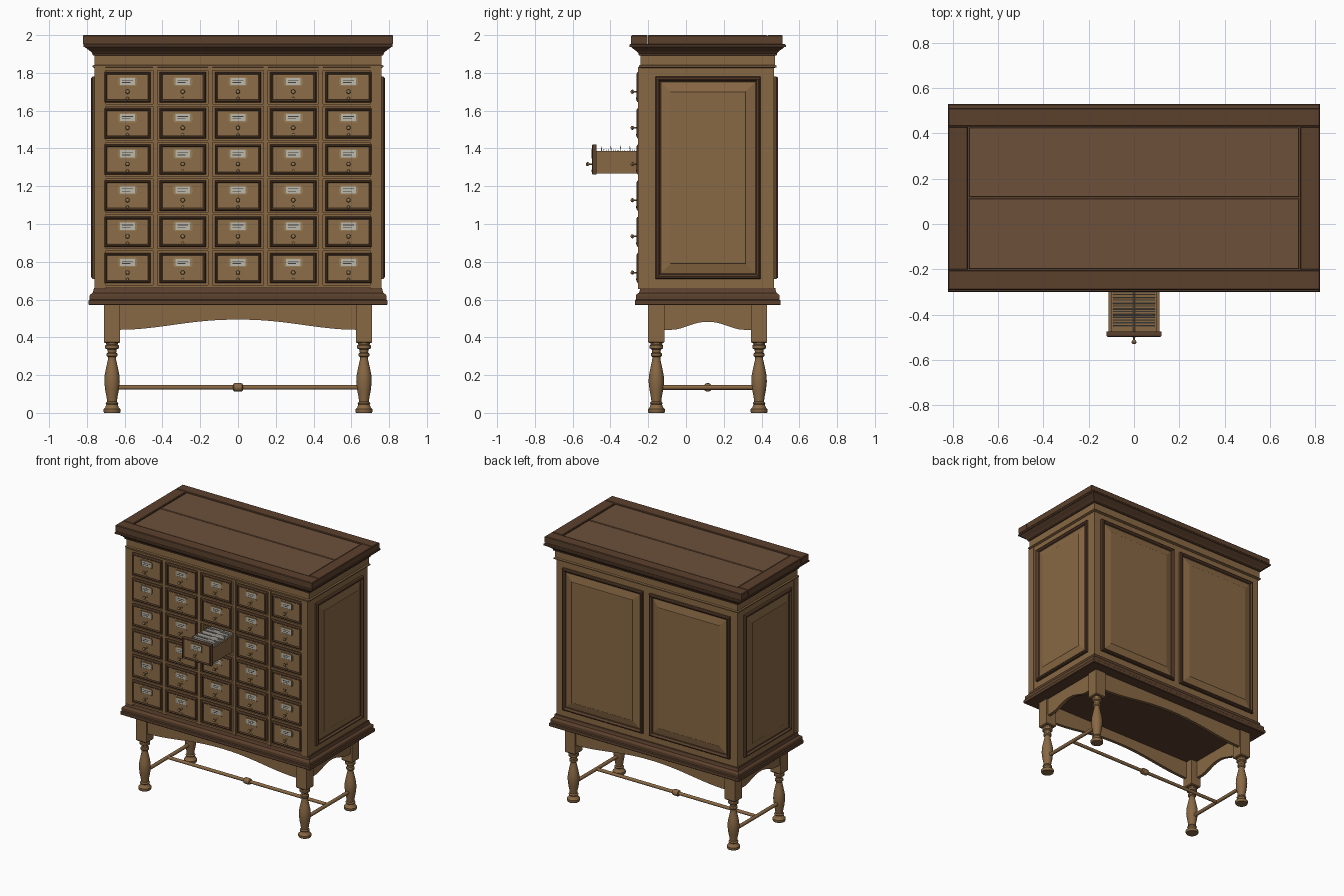
import bpy, bmesh, math, random
from mathutils import Matrix, Vector

if "Cube" in bpy.data.objects:
    bpy.data.objects.remove(bpy.data.objects["Cube"])

random.seed(3)

def material(name, col):
    m = bpy.data.materials.new(name)
    m.diffuse_color = (*col, 1)
    m.use_nodes = True
    m.node_tree.nodes["Principled BSDF"].inputs["Base Color"].default_value = m.diffuse_color
    return m

WOOD = material("oak", (0.25, 0.14, 0.058))
FRONT = material("drawer_oak", (0.27, 0.155, 0.065))
DARK = material("dark_oak", (0.105, 0.052, 0.026))
TOP = material("top_boards", (0.15, 0.08, 0.042))
BRASS = material("brass", (0.33, 0.21, 0.09))
CARD = material("card", (0.5, 0.48, 0.42))
INK = material("ink", (0.06, 0.05, 0.04))

def finish(name, bm, mat, smooth=False):
    bmesh.ops.recalc_face_normals(bm, faces=bm.faces)
    me = bpy.data.meshes.new(name)
    bm.to_mesh(me)
    bm.free()
    if smooth:
        me.polygons.foreach_set("use_smooth", [True] * len(me.polygons))
        me.set_sharp_from_angle(angle=math.radians(35))
    me.materials.append(mat)
    ob = bpy.data.objects.new(name, me)
    bpy.context.collection.objects.link(ob)
    return ob

def add_box(bm, x0, x1, y0, y1, z0, z1, rot=None):
    c = Vector(((x0 + x1) / 2, (y0 + y1) / 2, (z0 + z1) / 2))
    m = Matrix.Translation(c) @ (rot or Matrix()) @ Matrix.Diagonal((x1 - x0, y1 - y0, z1 - z0, 1))
    bmesh.ops.create_cube(bm, size=1, matrix=m)

def boxes(name, mat, *dims):
    bm = bmesh.new()
    for d in dims:
        add_box(bm, *d)
    return finish(name, bm, mat)

def loft(name, hx, hy, levels, mat, mtx):
    """Mitred stack of rectangles; levels are (offset, height)."""
    bm = bmesh.new()
    rings = []
    for o, h in levels:
        rings.append([bm.verts.new(mtx @ Vector((sx * (hx + o), sy * (hy + o), h)))
                      for sx, sy in ((-1, -1), (1, -1), (1, 1), (-1, 1))])
    for a, b in zip(rings, rings[1:]):
        for i in range(4):
            j = (i + 1) % 4
            bm.faces.new((a[i], a[j], b[j], b[i]))
    bm.faces.new(rings[0])
    bm.faces.new(rings[-1])
    return finish(name, bm, mat)

def lathe(name, prof, mat, mtx, n=24):
    bm = bmesh.new()
    rings = [[bm.verts.new(mtx @ Vector((r * math.cos(2 * math.pi * i / n), r * math.sin(2 * math.pi * i / n), z)))
              for i in range(n)] for r, z in prof]
    for a, b in zip(rings, rings[1:]):
        for i in range(n):
            j = (i + 1) % n
            bm.faces.new((a[i], a[j], b[j], b[i]))
    bm.faces.new(rings[0])
    bm.faces.new(rings[-1])
    return finish(name, bm, mat, True)

T = Matrix.Translation
FACE_FRONT = Matrix.Rotation(math.pi / 2, 4, 'X')       # local z -> -y, local y -> z
CY = 0.115                                              # depth centre of the cabinet
HX, HY = 0.755, 0.35

# stand: turned legs with square blocks
leg_prof = [(.042, 0), (.045, .006), (.045, .02), (.036, .028), (.03, .045), (.034, .052), (.026, .06), (.029, .085),
            (.036, .12), (.041, .165), (.039, .2), (.031, .24), (.022, .28), (.021, .295), (.029, .302), (.029, .314),
            (.022, .32), (.024, .335), (.036, .342), (.036, .356), (.03, .362), (.034, .38)]
LX, LY = .667, .272
for sx in (-1, 1):
    for sy, tag in ((-1, "front"), (1, "back")):
        x, y = sx * LX, CY + sy * LY
        lathe(f"{tag}_leg", leg_prof, WOOD, T((x, y, 0)))
        loft(f"{tag}_leg_block", .043, .043, [(-.005, .37), (0, .376), (0, .575)], WOOD, T((x, y, 0)))

# shaped aprons
def apron(name, half, rise, flat, mtx, n=32):
    bm = bmesh.new()
    cols = []
    for i in range(n + 1):
        t = 2 * i / n - 1
        u = min(abs(t) / (1 - flat), 1)
        zb = .44 + rise * (.5 + .5 * math.cos(math.pi * u ** 1.1))
        cols.append([bm.verts.new(mtx @ Vector((t * half, y, z)))
                     for y, z in ((-.012, zb), (.012, zb), (.012, .575), (-.012, .575))])
    for a, b in zip(cols, cols[1:]):
        for k in range(4):
            j = (k + 1) % 4
            bm.faces.new((a[k], a[j], b[j], b[k]))
    bm.faces.new(cols[0])
    bm.faces.new(cols[-1])
    return finish(name, bm, WOOD, True)

for s in (-1, 1):
    apron("long_apron", .63, .054, 0, T((0, CY + s * (LY + .02), 0)))
    apron("side_apron", .235, .042, .18, T((s * (LX + .02), CY, 0)) @ Matrix.Rotation(math.pi / 2, 4, 'Z'))

# stretchers
RX = Matrix.Rotation(math.pi / 2, 4, 'Y')
for s in (-1, 1):
    lathe("side_stretcher", [(.013, -LY), (.013, LY)], WOOD, T((s * LX, CY, .135)) @ FACE_FRONT, 16)
lathe("long_stretcher", [(.012, -LX), (.012, LX)], WOOD, T((0, CY, .135)) @ RX, 16)
lathe("stretcher_bead", [(.014, -.026), (.021, -.022), (.023, -.012), (.023, .012), (.021, .022), (.014, .026)],
      WOOD, T((0, CY, .135)) @ RX, 16)

# base moulding, frieze and cornice
MID = T((0, CY, 0))
loft("base_moulding", HX, HY, [(.032, .57), (.036, .574), (.036, .595), (.03, .6), (.03, .622), (.026, .628),
                               (.014, .636), (.01, .648), (.008, .66), (-.02, .66)], DARK, MID)
loft("frieze", HX, HY, [(.004, 1.826), (.014, 1.83), (.014, 1.838), (.006, 1.843), (.006, 1.9)], WOOD, MID)
loft("cornice", HX, HY, [(.008, 1.892), (.016, 1.894), (.016, 1.903), (.024, 1.912), (.034, 1.92), (.045, 1.928),
                         (.055, 1.936), (.064, 1.938), (.064, 1.948), (.06, 1.952)], DARK, MID)

# framed top
bev = [(-.003, 1.95), (0, 1.953), (0, 1.996), (-.004, 2.0)]
for y0, y1 in ((-.29, -.203), (.43, .512)):
    loft("top_long_band", .82, (y1 - y0) / 2, bev, DARK, T((0, (y0 + y1) / 2, 0)))
for s in (-1, 1):
    loft("top_end_band", .044, .315, bev, DARK, T((s * .776, .1135, 0)))
for y0, y1 in ((-.199, .113), (.118, .426)):
    loft("top_plank", .728, (y1 - y0) / 2, [(0, 1.95), (0, 1.992), (-.003, 1.995)], TOP, T((0, (y0 + y1) / 2, 0)))

# carcass
boxes("carcass", WOOD, (-.755, -.72, -.235, .465, .65, 1.84), (.72, .755, -.235, .465, .65, 1.84),
      (-.73, .73, .43, .465, .65, 1.84), (-.73, .73, -.2, .44, .65, .68), (-.73, .73, -.2, .44, 1.81, 1.84))

# raised panels on sides and back
def panel(name, hx, hz, mtx):
    loft(name + "_moulding", hx, hz, [(0, -.005), (0, .014), (-.005, .021), (-.012, .023), (-.018, .018),
                                      (-.022, .009), (-.028, .006)], DARK, mtx)
    loft(name + "_field", hx - .028, hz - .028, [(0, .004), (0, .007), (-.05, .018), (-.052, .02)], WOOD, mtx)

for s in (-1, 1):
    panel("side_panel", .278, .535, T((s * .755, .117, 1.245)) @ Matrix.Rotation(s * math.pi / 2, 4, 'Z') @ FACE_FRONT)
    panel("back_panel", .335, .535, T((s * .362, .465, 1.245)) @ Matrix.Rotation(math.pi, 4, 'Z') @ FACE_FRONT)

# face frame with dividers
PX, PZ, Z0 = .2925, .1915, .767
DX, DZ = .122, .08
frame = [(s * .7305 - .0285, s * .7305 + .0285, -.255, -.2, .655, 1.83) for s in (-1, 1)]
for i in range(4):
    x = (i - 1.5) * PX
    frame += [(x - .026, x + .026, -.243, .43, .66, 1.83), (x - .012, x + .012, -.254, -.24, .66, 1.83)]
for r in range(7):
    z = Z0 + (r - .5) * PZ
    frame += [(-.71, .71, -.243, .43, z - .0175, z + .0175), (-.71, .71, -.252, -.24, z - .007, z + .007)]
boxes("face_frame", WOOD, *frame)

# drawers: moulded front, label holder, pull and rod knob
front_prof = [(0, 0), (0, .018), (-.003, .023), (-.008, .025), (-.011, .022), (-.014, .018)]
knob_prof = [(.009, 0), (.009, .003), (.004, .006), (.004, .018), (.009, .022), (.0115, .028), (.009, .034), (.003, .037)]
rod_prof = [(.008, 0), (.008, .004), (.006, .007), (.002, .008)]

def drawer(x, z, dy):
    yb = -.236 + dy
    loft("drawer_front", DX, DZ, front_prof, DARK, T((x, yb, z)) @ FACE_FRONT)
    loft("drawer_face", DX - .014, DZ - .014, [(0, .01), (0, .0185), (-.003, .02)], FRONT, T((x, yb, z)) @ FACE_FRONT)
    yf = yb - .02
    lathe("drawer_knob", knob_prof, BRASS, T((x, yf, z - .024)) @ FACE_FRONT, 14)
    lathe("rod_knob", rod_prof, BRASS, T((x, yf, z - .06)) @ FACE_FRONT, 12)
    zl = z + .03
    boxes("label_holder", BRASS, (x - .051, x + .051, yf - .003, yf + .002, zl - .017, zl + .017),
          (x - .045, x + .045, yf - .006, yf, zl - .025, zl - .019), (x - .045, x + .045, yf - .006, yf, zl + .019, zl + .025),
          (x - .045, x - .039, yf - .006, yf, zl - .025, zl + .025), (x + .039, x + .045, yf - .006, yf, zl - .025, zl + .025))
    boxes("label_card", CARD, (x - .039, x + .039, yf - .004, yf, zl - .019, zl + .019))
    boxes("label_rules", INK, (x - .028, x + .028, yf - .0046, yf, zl + .004, zl + .008),
          (x - .028, x + .015, yf - .0046, yf, zl - .008, zl - .004))

OUT = -.237
for c in range(5):
    for r in range(6):
        drawer((c - 2) * PX, Z0 + r * PZ, OUT if (c, r) == (2, 3) else 0)

# pulled-out drawer box with index cards
zc = Z0 + 3 * PZ
zb, zt = zc - .073, zc + .044
boxes("open_drawer_box", WOOD, (-.112, -.1, -.475, .1, zb, zt), (.1, .112, -.475, .1, zb, zt),
      (-.105, .105, -.475, .1, zb, zb + .01), (-.105, .105, .09, .1, zb, zt))
lathe("card_rod", [(.004, -.09), (.004, .474)], BRASS, T((0, 0, zc - .06)) @ FACE_FRONT, 8)
bm = bmesh.new()
for i in range(24):
    y = -.45 + i * .0125
    h = zc + .048 + random.uniform(0, .008) + (.01 if i % 4 == 0 else 0)
    add_box(bm, -.092, .092, y, y + .003, zb + .015, h, Matrix.Rotation(random.uniform(-.06, 0), 4, 'X'))
    if i % 4 == 0:
        tx = random.choice((-.055, 0, .055))
        add_box(bm, tx - .025, tx + .025, y, y + .003, h - .01, h + .008)
finish("index_cards", bm, CARD)
